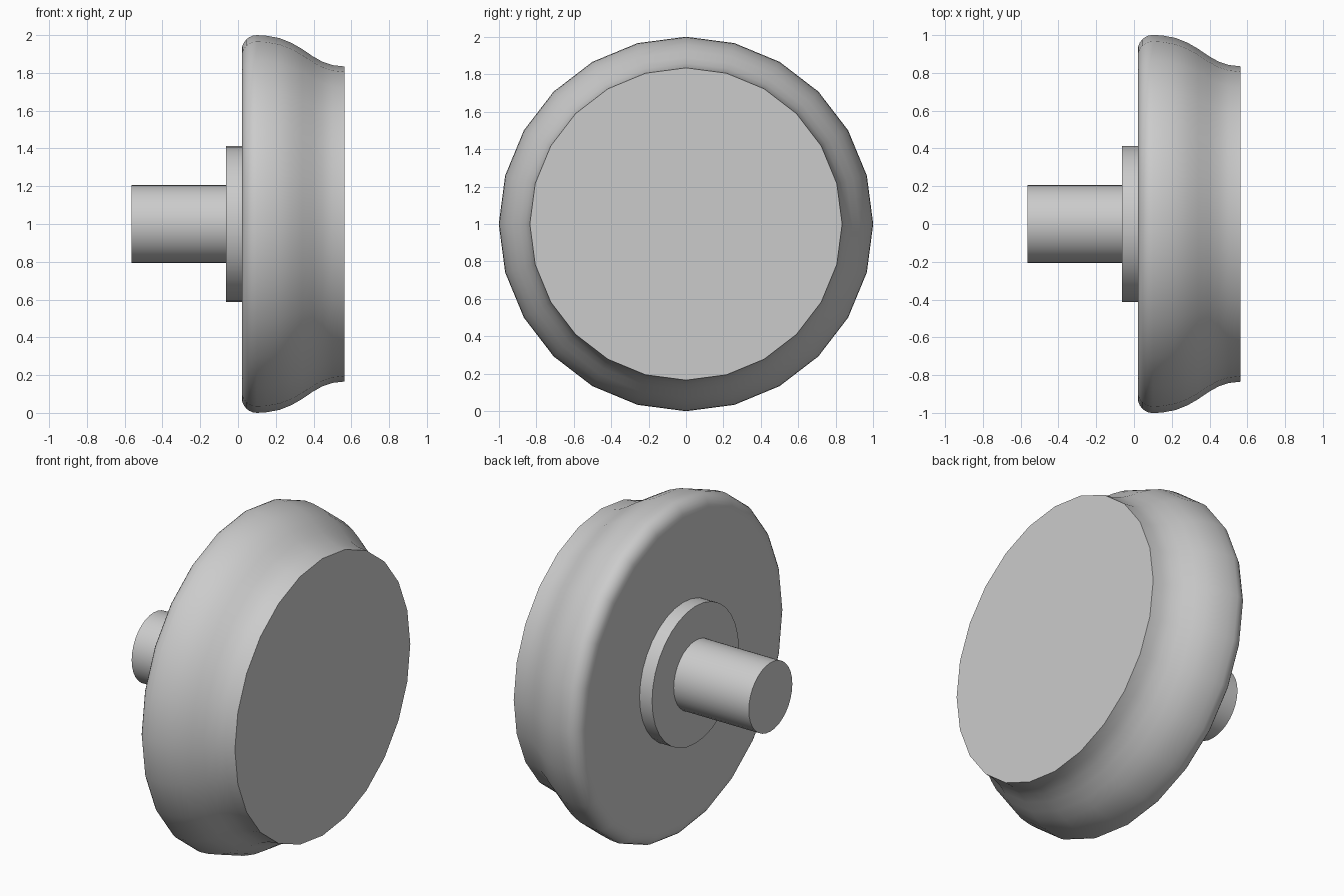
import bpy, bmesh, math

cube = bpy.data.objects.get("Cube")
if cube:
    bpy.data.objects.remove(cube, do_unlink=True)

grey = bpy.data.materials.new("plain grey")
grey.use_nodes = True
grey.diffuse_color = (0.6, 0.6, 0.6, 1)
grey.node_tree.nodes["Principled BSDF"].inputs["Base Color"].default_value = (0.6, 0.6, 0.6, 1)


def turned(name, profile, sides):
    """Solid of revolution about the x axis, from (x, radius) points."""
    bm = bmesh.new()
    rings = []
    for x, r in profile:
        angles = [math.tau * i / sides for i in range(sides)]
        rings.append([bm.verts.new((x, r * math.sin(a), 1 + r * math.cos(a))) for a in angles])
    for a, b in zip(rings, rings[1:]):
        for i in range(sides):
            j = (i + 1) % sides
            bm.faces.new((a[i], a[j], b[j], b[i])).smooth = True
    bm.faces.new(rings[0])
    bm.faces.new(rings[-1])
    bmesh.ops.recalc_face_normals(bm, faces=bm.faces)
    for e in bm.edges:
        e.smooth = e.calc_face_angle() < math.radians(35)
    mesh = bpy.data.meshes.new(name)
    bm.to_mesh(mesh)
    bm.free()
    mesh.materials.append(grey)
    obj = bpy.data.objects.new(name, mesh)
    bpy.context.collection.objects.link(obj)
    return obj


# Knob head: rounded back rim, then an S-curve down to the flat face
corner = 0.08
rim = [(0.02 + corner * (1 - math.cos(t)), 1 - corner + corner * math.sin(t))
       for t in (math.radians(90 * k / 6) for k in range(7))]
sweep = [(0.15, 0.997), (0.22, 0.984), (0.283, 0.959), (0.34, 0.926), (0.394, 0.889),
         (0.447, 0.859), (0.5, 0.841), (0.563, 0.834)]
turned("knob_head", rim + sweep, 24)

# Collar and shaft behind the head
turned("collar", [(-0.063, 0.413), (0.03, 0.413)], 32)
turned("shaft", [(-0.563, 0.207), (-0.05, 0.207)], 32)
